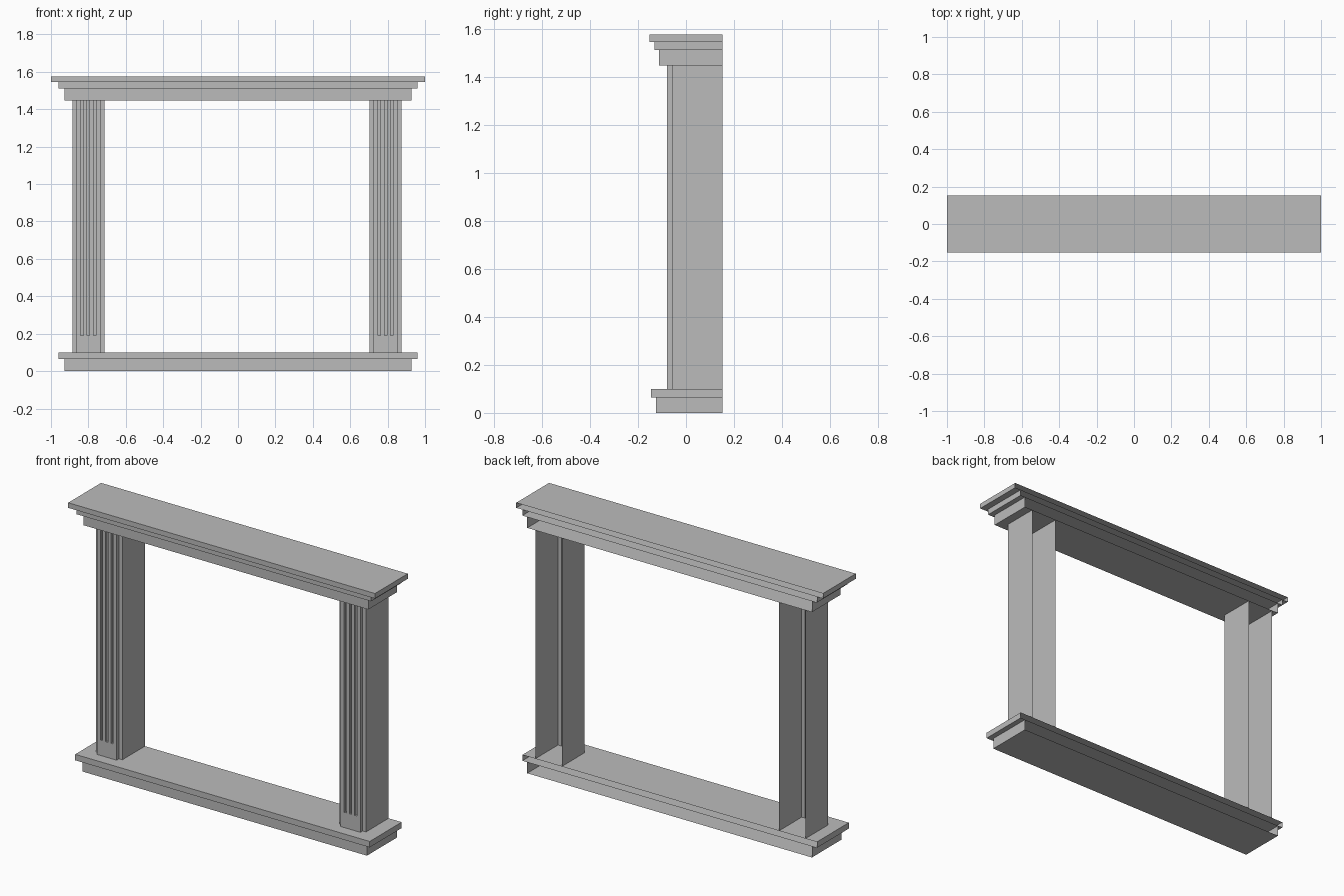
import bpy
import bmesh

old = bpy.data.objects.get("Cube")
if old:
    bpy.data.objects.remove(old, do_unlink=True)

BACK = 0.153

stone = bpy.data.materials.new("plain grey")
stone.use_nodes = True
grey = (0.5, 0.5, 0.5, 1)
stone.diffuse_color = grey
stone.node_tree.nodes["Principled BSDF"].inputs["Base Color"].default_value = grey


def finish(bm, name):
    bmesh.ops.remove_doubles(bm, verts=bm.verts, dist=0.0001)
    mesh = bpy.data.meshes.new(name)
    bm.to_mesh(mesh)
    bm.free()
    mesh.materials.append(stone)
    obj = bpy.data.objects.new(name, mesh)
    bpy.context.collection.objects.link(obj)


def slab(name, half_width, front, z0, z1):
    """Box with an open back, as the surround sits against a wall."""
    bm = bmesh.new()
    bmesh.ops.create_cube(bm, size=1)
    for v in bm.verts:
        v.co.x *= 2 * half_width
        v.co.y = front if v.co.y < 0 else BACK
        v.co.z = z0 if v.co.z < 0 else z1
    bm.normal_update()
    rear = [f for f in bm.faces if f.normal.y > 0.5]
    bmesh.ops.delete(bm, geom=rear, context="FACES_ONLY")
    finish(bm, name)


def sheet(bm, path, z0, z1):
    """Raise a plan path into upright faces."""
    for (xa, ya), (xb, yb) in zip(path, path[1:]):
        corners = [(xa, ya, z0), (xb, yb, z0), (xb, yb, z1), (xa, ya, z1)]
        bm.faces.new([bm.verts.new(c) for c in corners])


def column(name, cx):
    """Open-backed pier with a raised front panel and three flutes."""
    bottom, flute_start, top = 0.1, 0.19, 1.446
    pier, panel, step, face = 0.086, 0.064, -0.058, -0.079
    flute, depth = 0.007, 0.013
    left = [(cx - pier, BACK), (cx - pier, step), (cx - panel, step), (cx - panel, face)]
    right = [(2 * cx - x, y) for x, y in reversed(left)]
    grooves = []
    for offset in (-0.034, 0, 0.034):
        a, b = cx + offset - flute, cx + offset + flute
        grooves.append([(a, face), (a, face + depth), (b, face + depth), (b, face)])
    bm = bmesh.new()
    sheet(bm, left + right, bottom, flute_start)
    sheet(bm, left + sum(grooves, []) + right, flute_start, top)
    # flute sills
    for g in grooves:
        bm.faces.new([bm.verts.new((x, y, flute_start)) for x, y in g][::-1])
    finish(bm, name)


# base
slab("base_plinth", 0.928, -0.125, 0, 0.065)
slab("hearth_ledge", 0.96, -0.145, 0.065, 0.1)

# columns
column("right_column", -0.8)
column("left_column", 0.789)

# mantel
slab("frieze", 0.928, -0.112, 1.446, 1.51)
slab("mantel_moulding", 0.96, -0.132, 1.51, 1.545)
slab("mantel_shelf", 1.0, -BACK, 1.545, 1.575)
